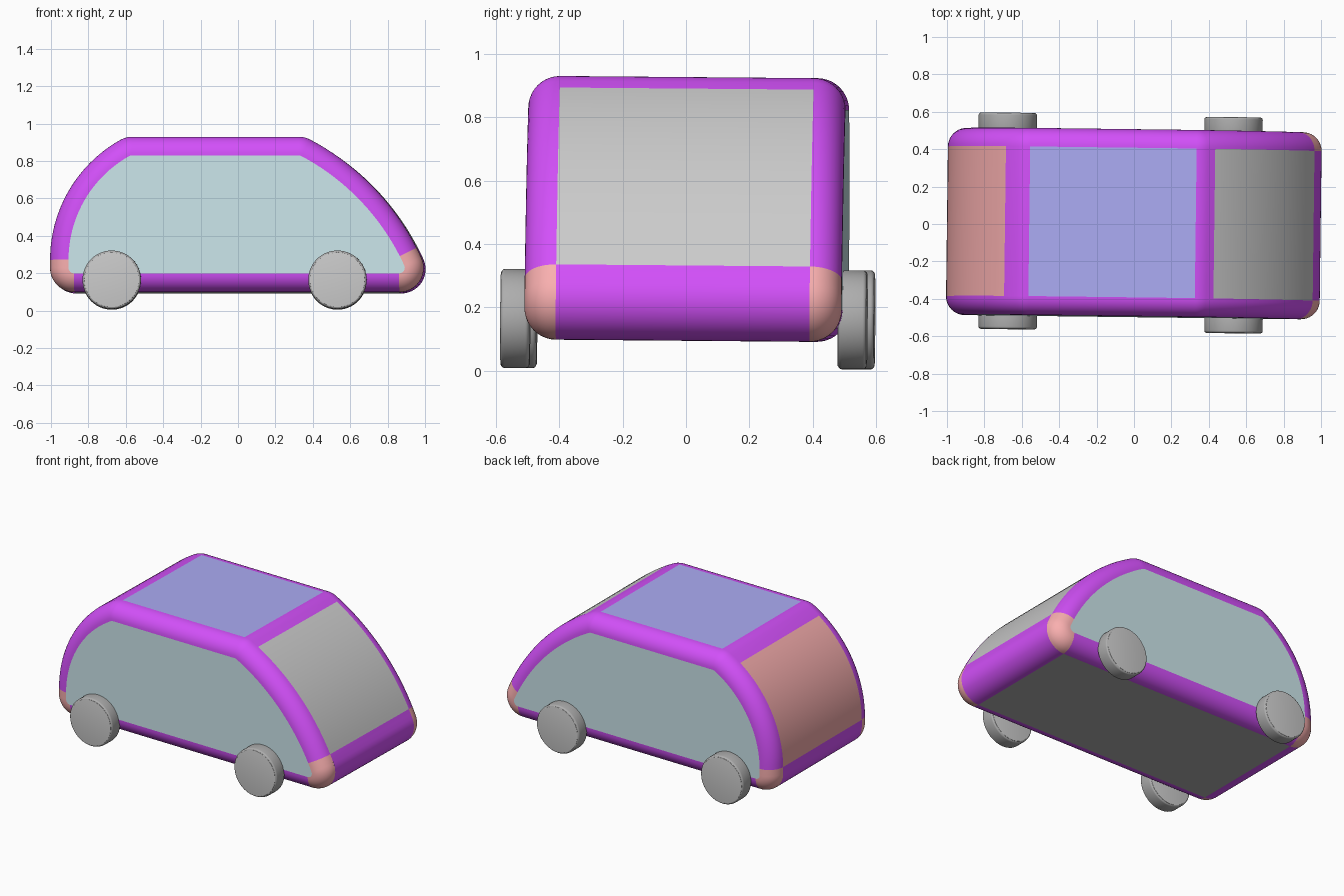
import bpy, bmesh, math
from mathutils import Matrix

if "Cube" in bpy.data.objects:
    bpy.data.objects.remove(bpy.data.objects["Cube"])

COLOURS = {
    "frame": (0.65, 0.08, 0.95, 1), "corner": (0.95, 0.43, 0.43, 1),
    "roof": (0.41, 0.41, 0.91, 1), "tailgate": (0.88, 0.40, 0.40, 1),
    "side": (0.60, 0.79, 0.83, 1), "dark": (0.42, 0.42, 0.42, 1),
}
MATS = {}
for key, col in COLOURS.items():
    MATS[key] = bpy.data.materials.new(key + "_paint")
    MATS[key].diffuse_color = col

# the whole car leans and turns very slightly
TILT = (Matrix.Translation((0, 0, -0.002)) @ Matrix.Rotation(-0.0125, 4, 'Z')
        @ Matrix.Rotation(-0.0085, 4, 'X'))


def finish(bm, name, matrix, mat=None):
    mesh = bpy.data.meshes.new(name)
    bm.to_mesh(mesh)
    bm.free()
    ob = bpy.data.objects.new(name, mesh)
    bpy.context.collection.objects.link(ob)
    ob.matrix_world = matrix
    if mat:
        mesh.materials.append(MATS[mat])
    bpy.ops.object.select_all(action='DESELECT')
    ob.select_set(True)
    bpy.context.view_layer.objects.active = ob
    bpy.ops.object.shade_smooth_by_angle(angle=math.radians(35))
    return ob


# side outline as arcs, anticlockwise from the front lower corner:
# centre x, z, radius, start, end, steps, panel, trim, (panel, trim) of the line that follows
ARCS = [
    (0.868, 0.227, 0.13, -90, 24.5, 14, "frame", "corner", None),
    (-0.24, -0.277, 1.347, 24.5, 27, 2, "frame", "corner", None),
    (-0.24, -0.277, 1.347, 27, 60.2, 24, "windscreen", "frame", None),
    (-0.24, -0.277, 1.347, 60.2, 62.1, 1, "frame", "frame", None),
    (0.33, 0.798, 0.13, 62.1, 90, 5, "frame", "frame", ("roof", "frame")),
    (-0.56, 0.798, 0.13, 90, 119.2, 5, "frame", "frame", None),
    (-0.265, 0.27, 0.735, 119.2, 125.3, 3, "frame", "frame", None),
    (-0.265, 0.27, 0.735, 125.3, 180, 22, "tailgate", "frame", ("frame", "corner")),
    (-0.87, 0.227, 0.13, 180, 270, 12, "frame", "corner", ("floor", "frame")),
]
stations, tags = [], []
for cx, cz, r, a0, a1, n, panel, trim, link in ARCS:
    for i in range(n + 1):
        a = math.radians(a0 + (a1 - a0) * i / n)
        stations.append((cx + r * math.cos(a), cz + r * math.sin(a), math.cos(a), math.sin(a)))
        tags.append((panel, trim) if i < n else link)

# rows across the width: y position and inset of the rounded edge
FILLET, STEPS, FLAT = 0.1, 10, 0.4
half = [(FLAT + FILLET * math.sin(t), FILLET * (1 - math.cos(t)))
        for t in (math.pi / 2 * k / STEPS for k in range(STEPS + 1))]
rows = [(-y, d) for y, d in reversed(half)] + half


def at(s, row):
    x, z, nx, nz = stations[s % len(stations)]
    return (x - nx * row[1], row[0], z - nz * row[1])


# body: share the lofted faces out to the named parts
parts = {}
for s, tag in enumerate(tags):
    if tag is None:
        continue
    for k in range(len(rows) - 1):
        bm = parts.setdefault(tag[0] if k == STEPS else tag[1], bmesh.new()) \
            if (tag[0] if k == STEPS else tag[1]) not in parts \
            else parts[tag[0] if k == STEPS else tag[1]]
        corners = [at(s, rows[k]), at(s, rows[k + 1]), at(s + 1, rows[k + 1]), at(s + 1, rows[k])]
        bm.faces.new([bm.verts.new(c) for c in corners])

NAMES = {"frame": ("body_frame", "frame"), "corner": ("corner_lights", "corner"),
         "windscreen": ("windscreen", None), "roof": ("roof_panel", "roof"),
         "tailgate": ("tailgate", "tailgate"), "floor": ("floor_panel", "dark")}
for key, bm in parts.items():
    bmesh.ops.remove_doubles(bm, verts=bm.verts, dist=0.0015)
    finish(bm, NAMES[key][0], TILT, NAMES[key][1])

# flat side panels
for name, row, order in (("front_side_panel", rows[0], 1), ("back_side_panel", rows[-1], -1)):
    bm = bmesh.new()
    loop = [bm.verts.new(at(s, row)) for s in range(len(stations)) if tags[s] or s == 0]
    bm.faces.new(loop[::order])
    finish(bm, name, TILT, "side")


# wheels: dark tyre with pale discs on both faces
def drum(name, radius, depth, bevel, matrix, mat=None):
    bm = bmesh.new()
    bmesh.ops.create_cone(bm, cap_ends=True, segments=56, radius1=radius, radius2=radius, depth=depth)
    rims = [e for e in bm.edges if abs(e.verts[0].co.z - e.verts[1].co.z) < 1e-6]
    bmesh.ops.bevel(bm, geom=rims, offset=bevel, segments=4, profile=0.5, affect='EDGES')
    finish(bm, name, matrix, mat)


WIDTH = 0.092
for label, x, outer in (("rear_right", -0.675, -0.562), ("front_right", 0.532, -0.584),
                        ("rear_left", -0.675, 0.595), ("front_left", 0.532, 0.571)):
    side = math.copysign(1, outer)
    y = outer - side * WIDTH / 2
    m = (Matrix.Translation((x, y, 0.163 - 0.004 * y)) @ Matrix.Rotation(-0.0125, 4, 'Z')
         @ Matrix.Rotation(math.pi / 2 - 0.005, 4, 'X'))
    drum(label + "_tyre", 0.156, WIDTH - 0.002, 0.012, m, "dark")
    drum(label + "_wheel_disc", 0.147, WIDTH, 0.001, m)

for m in bpy.data.materials:
    if m.users and not m.is_grease_pencil:
        m.use_nodes = True
        m.node_tree.nodes["Principled BSDF"].inputs["Base Color"].default_value = m.diffuse_color
